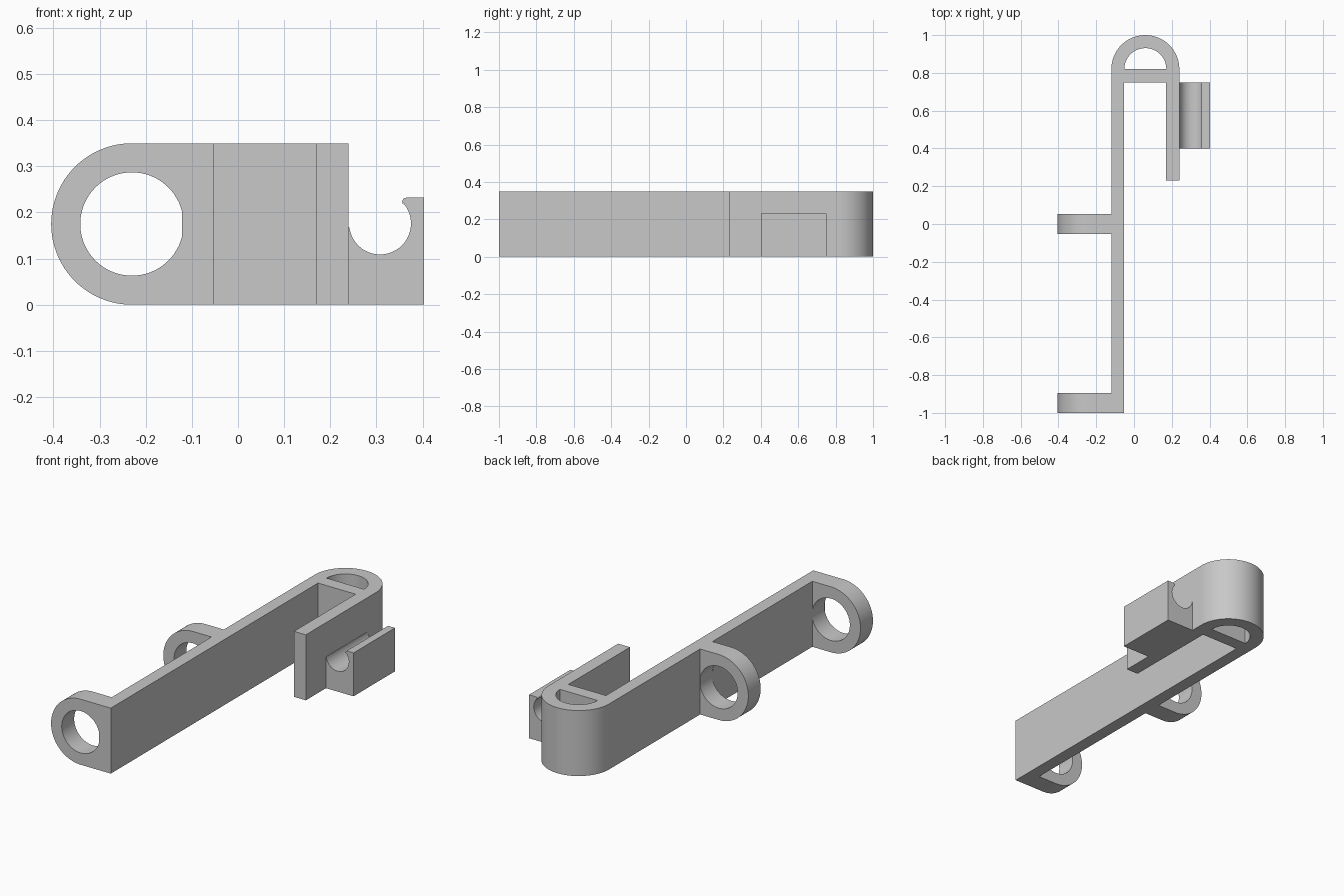
import bpy, bmesh
from math import radians, sin, cos

cube = bpy.data.objects.get("Cube")
if cube:
    bpy.data.objects.remove(cube, do_unlink=True)

HEIGHT = 0.35
MID = HEIGHT / 2

grey = bpy.data.materials.new("light grey")
grey.use_nodes = True
grey.diffuse_color = (0.58, 0.58, 0.58, 1)
grey.node_tree.nodes["Principled BSDF"].inputs["Base Color"].default_value = grey.diffuse_color


def arc(cx, cy, r, start, end, steps=48):
    """Points along an arc, angles in degrees."""
    angles = [radians(start + (end - start) * i / steps) for i in range(steps + 1)]
    return [(cx + r * cos(a), cy + r * sin(a)) for a in angles]


def extrude(name, loops, depth, location, upright=False):
    """Solid from closed outlines (later loops are holes), centred on its depth."""
    curve = bpy.data.curves.new(name, 'CURVE')
    curve.dimensions = '2D'
    curve.fill_mode = 'BOTH'
    curve.extrude = depth / 2
    for points in loops:
        spline = curve.splines.new('POLY')
        spline.points.add(len(points) - 1)
        for p, (x, y) in zip(spline.points, points):
            p.co = (x, y, 0, 1)
        spline.use_cyclic_u = True
    temp = bpy.data.objects.new(name + "_outline", curve)
    mesh = bpy.data.meshes.new_from_object(temp)
    bpy.data.objects.remove(temp)
    bpy.data.curves.remove(curve)

    bm = bmesh.new()
    bm.from_mesh(mesh)
    bmesh.ops.remove_doubles(bm, verts=bm.verts, dist=0.0001)
    bmesh.ops.recalc_face_normals(bm, faces=bm.faces)
    bm.to_mesh(mesh)
    bm.free()
    mesh.materials.clear()
    mesh.materials.append(grey)

    obj = bpy.data.objects.new(name, mesh)
    obj.location = location
    if upright:
        obj.rotation_euler.x = radians(90)
    bpy.context.collection.objects.link(obj)
    return obj


# Hooked frame: long arm, rounded bend with crossbar, short arm
frame = [(-0.12, -1), (-0.052, -1), (-0.052, 0.75), (0.17, 0.75),
         (0.17, 0.23), (0.24, 0.23)] + arc(0.06, 0.82, 0.18, 0, 180)
bend_opening = arc(0.06, 0.82, 0.111, 0, 180)
parts = [extrude("hooked_frame", [frame, bend_opening], HEIGHT, (0, 0, MID))]

# Two ring lugs on the long arm
lug = [(-0.12, 0), (-0.12, HEIGHT)] + arc(-0.23, MID, MID, 90, 270)
lug_hole = arc(-0.23, MID, 0.112, 0, 360, 72)[:-1]
for name, y0, y1 in (("front_lug", -1, -0.895), ("middle_lug", -0.052, 0.052)):
    parts.append(extrude(name, [lug, lug_hole], y1 - y0, (0, (y0 + y1) / 2, 0), True))

# Open-topped clip on the short arm, with a rounded lip
clip = [(0.24, 0), (0.403, 0), (0.403, 0.232)]
clip += arc(0.365, 0.223, 0.009, 90, 225, 8)
clip += arc(0.308, 0.176, 0.067, 42, -173)
clip += [(0.24, 0.168)]
parts.append(extrude("clip", [clip], 0.35, (0, 0.575, 0), True))

# Smooth the curved walls, keep corners crisp
bpy.ops.object.select_all(action='DESELECT')
for obj in parts:
    obj.select_set(True)
bpy.context.view_layer.objects.active = parts[0]
bpy.ops.object.shade_smooth_by_angle(angle=radians(30))
